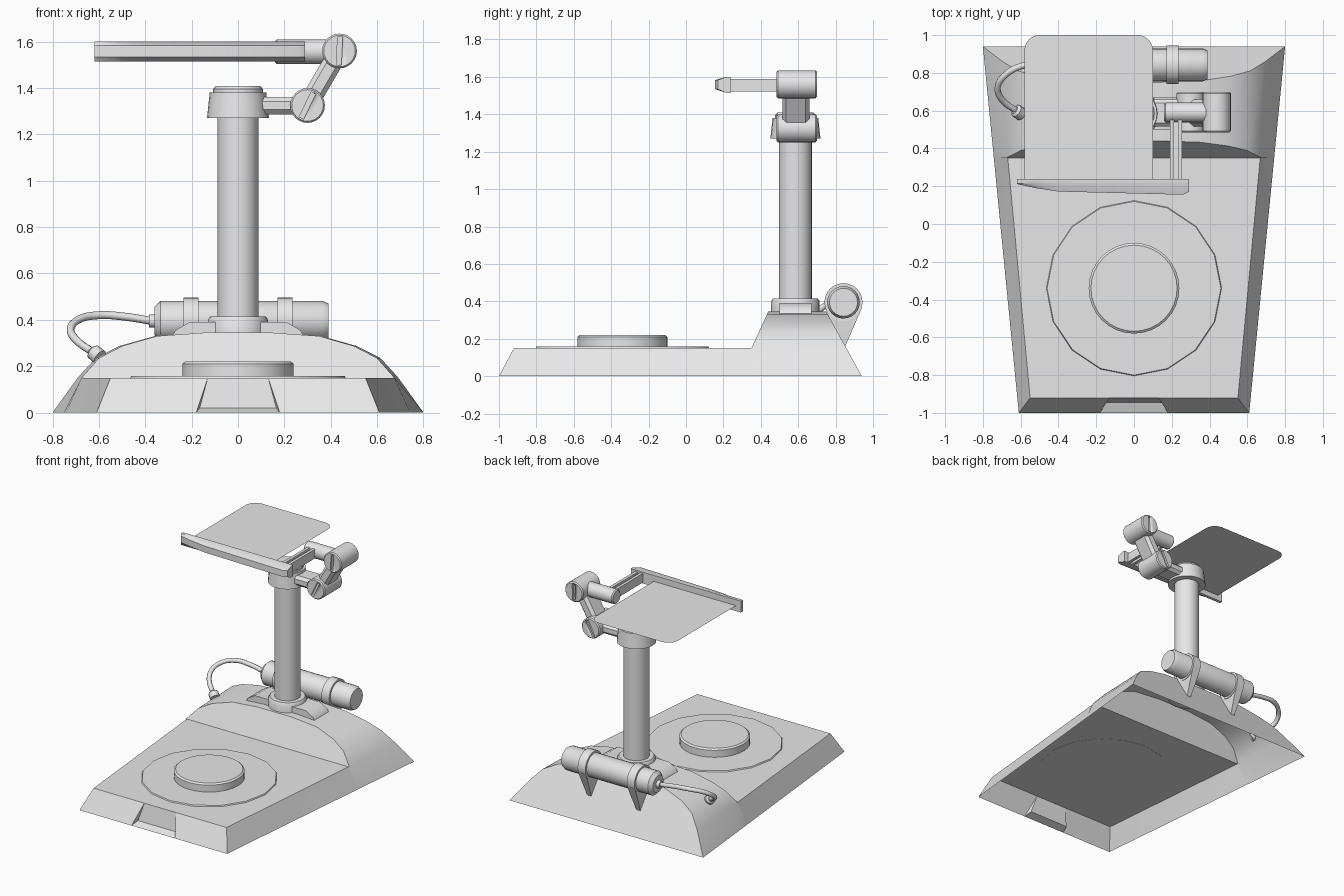
import bpy, bmesh, math
from mathutils import Vector, Matrix

if "Cube" in bpy.data.objects:
    bpy.data.objects.remove(bpy.data.objects["Cube"])

grey = bpy.data.materials.new("light_grey")
grey.diffuse_color = (0.8, 0.8, 0.8, 1)
grey.use_nodes = True
grey.node_tree.nodes["Principled BSDF"].inputs["Base Color"].default_value = grey.diffuse_color


def finish(name, bm, angle=35, bevel=0, closed=True):
    """Turn a bmesh into a named, shaded object."""
    bmesh.ops.remove_doubles(bm, verts=bm.verts, dist=1e-4)
    if closed:
        bmesh.ops.recalc_face_normals(bm, faces=bm.faces)
    me = bpy.data.meshes.new(name)
    bm.to_mesh(me)
    bm.free()
    me.materials.append(grey)
    ob = bpy.data.objects.new(name, me)
    bpy.context.collection.objects.link(ob)
    bpy.ops.object.select_all(action='DESELECT')
    ob.select_set(True)
    bpy.context.view_layer.objects.active = ob
    if bevel:
        mod = ob.modifiers.new("bevel", 'BEVEL')
        mod.width, mod.segments = bevel, 1
        bpy.ops.object.modifier_apply(modifier=mod.name)
    bpy.ops.object.shade_smooth_by_angle(angle=math.radians(angle))
    return ob


def loft(name, rings, **kw):
    """Skin closed rings of equal length and cap both ends."""
    bm = bmesh.new()
    rows = [[bm.verts.new(p) for p in ring] for ring in rings]
    n = len(rows[0])
    for a, b in zip(rows, rows[1:]):
        for i in range(n):
            bm.faces.new((a[i], a[(i + 1) % n], b[(i + 1) % n], b[i]))
    bm.faces.new(rows[0][::-1])
    bm.faces.new(rows[-1])
    return finish(name, bm, **kw)


def lathe(name, profile, loc, axis=(0, 0, 1), n=24, **kw):
    """Revolve (radius, distance) pairs about an axis through loc."""
    rot = Vector((0, 0, 1)).rotation_difference(Vector(axis)).to_matrix()
    rings = []
    for r, h in profile:
        rings.append([Vector(loc) + rot @ Vector((r * math.cos(2 * math.pi * i / n),
                      r * math.sin(2 * math.pi * i / n), h)) for i in range(n)])
    return loft(name, rings, **kw)


def box(name, x0, x1, y0, y1, z0, z1, **kw):
    return loft(name, [[(x0, y0, z), (x1, y0, z), (x1, y1, z), (x0, y1, z)]
                       for z in (z0, z1)], **kw)


# --- Base: open shell with a low deck and an arched hump at the back ---
def half_width(y):
    return 0.61 + (y + 1) / 1.94 * 0.19


ARCH = [(0.675, 0.15), (0.60, 0.235), (0.50, 0.287), (0.35, 0.33), (0.14, 0.345), (0, 0.345)]
front_x = [0.61, 0.50, 0.42, 0.30, 0.18, 0]
deck_x = [0.55, 0.46, 0.38, 0.27, 0.13, 0]
corner_f, corner_b = (0.61, -1, 0), (0.80, 0.94, 0)
half_rows = [
    [corner_f] + [(x, -1, 0) for x in front_x],
    [corner_f] + [(x, -0.92, 0.15) for x in deck_x],
    [(half_width(0.35), 0.35, 0)] + [(x * 0.99, 0.35, 0.15) for x, z in ARCH],
    [(half_width(0.44), 0.44, 0)] + [(x, 0.35 + (z - 0.15) * 0.46, z) for x, z in ARCH],
    [corner_b] + [(x * 1.025, 0.94 - z * 0.55, z) for x, z in ARCH],
    [corner_b] + [(x / 0.675 * 0.80, 0.94, 0) for x, z in ARCH],
]
bm = bmesh.new()
rows = [[bm.verts.new((-x, y, z)) for x, y, z in r] +
        [bm.verts.new(p) for p in r[-2::-1]] for r in half_rows]
for j, (a, b) in enumerate(zip(rows, rows[1:])):
    for i in range(len(a) - 1):
        if j == 0 and i in (5, 6):
            continue  # opening for the front recess
        bm.faces.new((a[i], a[i + 1], b[i + 1], b[i]))
# finger recess in the front slope
a, b = rows[0], rows[1]
r0, r1 = bm.verts.new((-0.165, -0.945, 0.02)), bm.verts.new((0.165, -0.945, 0.02))
bm.faces.new((a[5], a[6], a[7], r1, r0))
bm.faces.new((r0, r1, b[7], b[6], b[5]))
bm.faces.new((a[5], r0, b[5]))
bm.faces.new((a[7], b[7], r1))
finish("base_shell", bm, angle=50, closed=False)

# --- Turntable on the deck ---
lathe("turntable_ring", [(0.465, 0.148), (0.46, 0.158)], (0, -0.34, 0), n=16)
lathe("turntable_knob", [(0.24, 0.15), (0.24, 0.21), (0.228, 0.22)], (0, -0.34, 0), n=32)

# --- Post with foot and collar ---
PY = 0.585
lathe("post", [(0.088, 0.34), (0.088, 1.30)], (0, PY, 0))
lathe("post_foot", [(0.13, 0.33), (0.13, 0.40), (0.12, 0.415)], (0, PY, 0))
loft("foot_bar", [[(-x, 0.50, z), (x, 0.50, z), (x, 0.67, z), (-x, 0.67, z)]
                  for x, z in ((0.28, 0.335), (0.27, 0.355), (0.21, 0.39))])
lathe("post_collar", [(0.134, 1.27), (0.122, 1.38)], (0, PY, 0))
lathe("post_cap", [(0.108, 1.37), (0.108, 1.395), (0.095, 1.41)], (0, PY, 0))


# --- Swivel joints with a screw slot at both ends ---
def joint(name, x, z, tilt):
    ob = lathe(name, [(0.068, 0.485), (0.075, 0.493), (0.075, 0.692), (0.068, 0.70)],
               (x, 0, z), axis=(0, 1, 0))
    for y in (0.485, 0.70):
        cut = box("slot_cutter", -0.011, 0.011, -0.015, 0.015, -0.06, 0.06)
        cut.matrix_world = Matrix.Translation((x, y, z)) @ Matrix.Rotation(tilt, 4, 'Y')
        cut.hide_render = True
        mod = ob.modifiers.new("slot", 'BOOLEAN')
        mod.object, mod.operation, mod.solver = cut, 'DIFFERENCE', 'EXACT'
        bpy.context.view_layer.objects.active = ob
        bpy.ops.object.modifier_apply(modifier=mod.name)
        bpy.data.objects.remove(cut)


LOW, HIGH = Vector((0.30, 0, 1.325)), Vector((0.438, 0, 1.56))
joint("lower_joint", LOW.x, LOW.z, 0.45)
joint("upper_joint", HIGH.x, HIGH.z, 0.05)
box("lower_arm", 0.08, 0.26, 0.515, 0.66, 1.287, 1.362, bevel=0.02)
side = (HIGH - LOW).normalized().cross(Vector((0, 1, 0))) * 0.042
loft("link_arm", [[p + s * side + Vector((0, y, 0)) for s, y in
                   ((-1, 0.515), (1, 0.515), (1, 0.66), (-1, 0.66))] for p in (LOW, HIGH)],
     bevel=0.02)
lathe("upper_arm", [(0.045, 0.16), (0.053, 0.168), (0.053, 0.40)], (0, 0.59, 1.557),
      axis=(1, 0, 0), n=16)

# --- Twin rails carrying the ledge ---
for i, x in enumerate((0.19, 0.232)):
    box(f"rail_{i + 1}", x, x + 0.022, 0.20, 0.58, 1.522, 1.59)
box("rail_web", 0.20, 0.245, 0.20, 0.58, 1.54, 1.572)

# --- Ledge, tapering to the left, and the thin sheet behind it ---
loft("ledge", [[(x, 0.238, 1.515), (x, 0.238, 1.60), (x, 0.215, 1.60), (x, yf, 1.583),
                (x, yf, 1.535), (x, 0.215, 1.515)]
               for x, yf in ((-0.62, 0.212), (-0.52, 0.19), (-0.40, 0.172),
                             (0.26, 0.155), (0.29, 0.17))], angle=30)
bm = bmesh.new()
pts = [(-0.58, 0.235), (0.10, 0.235)]
for cx, cy, start in ((0.02, 0.92, 0), (-0.50, 0.92, 90)):
    pts += [(cx + 0.08 * math.cos(math.radians(start + t)),
             cy + 0.08 * math.sin(math.radians(start + t))) for t in range(0, 91, 15)]
bm.faces.new([bm.verts.new((x, y, 1.555)) for x, y in pts])
finish("sheet", bm, closed=False)

# --- Canister with straps and legs ---
C = (0, 0.842, 0.395)
lathe("canister", [(0.062, -0.36), (0.087, -0.335), (0.087, 0.365), (0.075, 0.39)], C,
      axis=(1, 0, 0))
lathe("cable_socket", [(0.027, -0.385), (0.03, -0.35)], C, axis=(1, 0, 0), n=12)
for sgn, tag in ((-1, "left"), (1, "right")):
    x = 0.203 * sgn
    lathe(f"strap_{tag}", [(0.102, x - 0.032), (0.102, x + 0.032)], C, axis=(1, 0, 0))
    loft(f"strap_leg_{tag}", [[(x - w, y0, z), (x + w, y0, z), (x + w, y1, z), (x - w, y1, z)]
                              for w, y0, y1, z in ((0.032, 0.75, 0.938, 0.36),
                                                   (0.026, 0.78, 0.895, 0.26),
                                                   (0.014, 0.815, 0.845, 0.145))])

# --- Cable from the canister to the hump ---
path = [(-0.37, 0.842, 0.395), (-0.50, 0.845, 0.415), (-0.60, 0.835, 0.42),
        (-0.69, 0.78, 0.40), (-0.722, 0.72, 0.36), (-0.70, 0.66, 0.315), (-0.61, 0.59, 0.25)]
cu = bpy.data.curves.new("cable", 'CURVE')
cu.dimensions, cu.bevel_depth, cu.bevel_resolution, cu.resolution_u = '3D', 0.017, 2, 5
cu.use_fill_caps = True
sp = cu.splines.new('BEZIER')
sp.bezier_points.add(len(path) - 1)
for bp, p in zip(sp.bezier_points, path):
    bp.co, bp.handle_left_type, bp.handle_right_type = p, 'AUTO', 'AUTO'
cu.materials.append(grey)
bpy.context.collection.objects.link(bpy.data.objects.new("cable", cu))
lathe("cable_grommet", [(0.035, -0.02), (0.035, 0.02), (0.022, 0.032)], (-0.61, 0.59, 0.25),
      axis=(-0.6, 0.4, 0.5), n=12)
